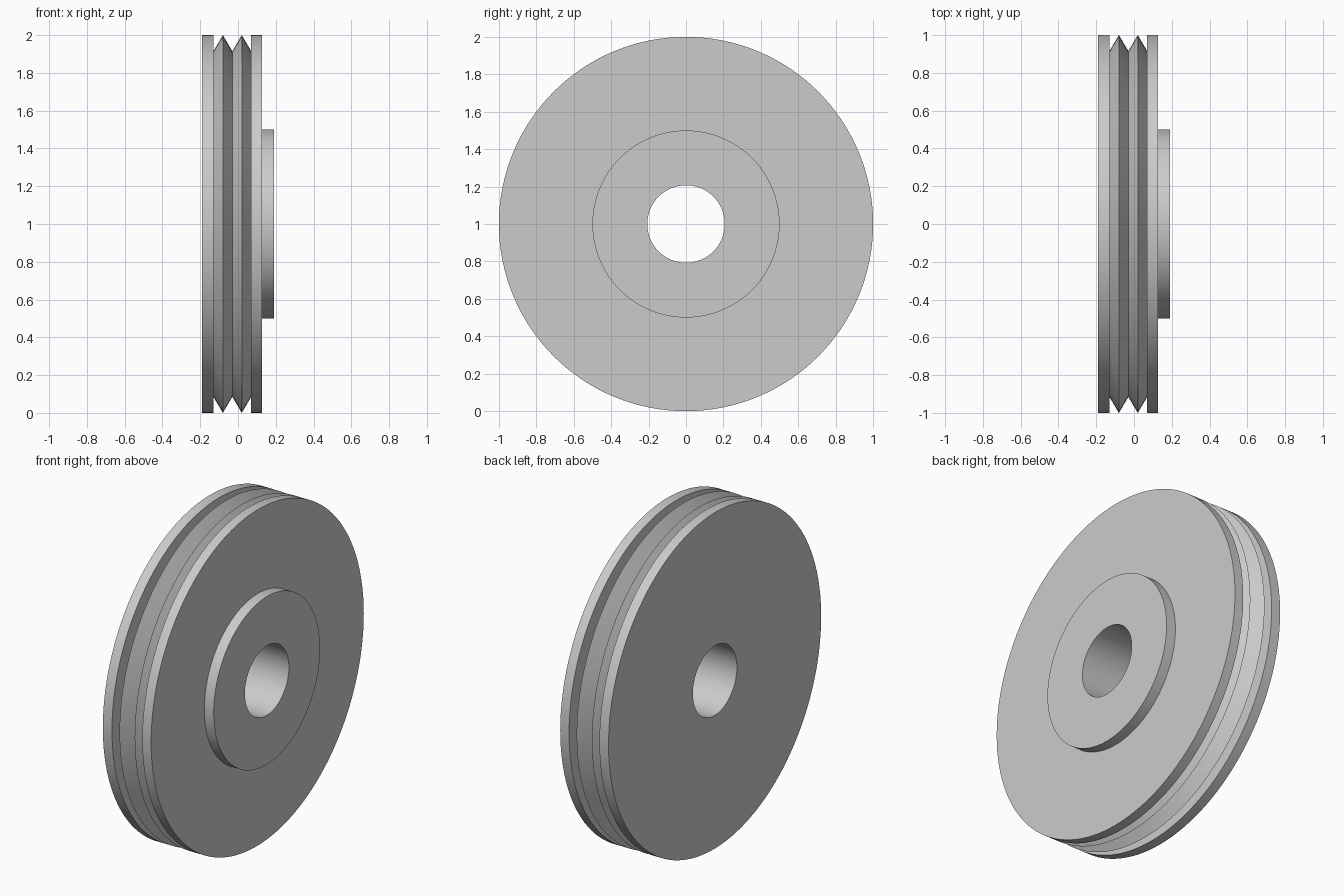
import bpy
import bmesh
import math
from mathutils import Vector

cube = bpy.data.objects.get("Cube")
if cube:
    bpy.data.objects.remove(cube, do_unlink=True)

SEGMENTS = 128
RIM, VALLEY, HUB, BORE = 1.0, 0.915, 0.5, 0.207
CENTRE = Vector((0, 0, 1))

# Plain grey metal
metal = bpy.data.materials.new("grey metal")
metal.use_nodes = True
grey = (0.6, 0.6, 0.6, 1)
metal.diffuse_color = grey
metal.node_tree.nodes["Principled BSDF"].inputs["Base Color"].default_value = grey

# Half section as (x, radius): bore, flange, two V ridges, flange, hub
profile = [(-0.19, BORE), (-0.19, RIM), (-0.13, RIM), (-0.13, VALLEY)]
for peak in (-0.08, 0.02):
    profile += [(peak, RIM), (peak + 0.05, VALLEY)]
profile += [(0.07, RIM), (0.128, RIM), (0.128, HUB), (0.19, HUB), (0.19, BORE)]

# Revolve the closed section around the axle
bm = bmesh.new()
verts = [bm.verts.new(CENTRE + Vector((x, 0, r))) for x, r in profile]
edges = [bm.edges.new((a, b)) for a, b in zip(verts, verts[1:] + verts[:1])]
bmesh.ops.spin(bm, geom=verts + edges, cent=CENTRE, axis=(1, 0, 0),
               angle=math.tau, steps=SEGMENTS, use_merge=True)
bmesh.ops.remove_doubles(bm, verts=bm.verts, dist=1e-5)
bmesh.ops.recalc_face_normals(bm, faces=bm.faces)
mesh = bpy.data.meshes.new("pulley_wheel")
bm.to_mesh(mesh)
bm.free()
mesh.materials.append(metal)

wheel = bpy.data.objects.new("pulley_wheel", mesh)
bpy.context.collection.objects.link(wheel)
bpy.ops.object.select_all(action="DESELECT")
wheel.select_set(True)
bpy.context.view_layer.objects.active = wheel
bpy.ops.object.shade_smooth_by_angle(angle=math.radians(30))
